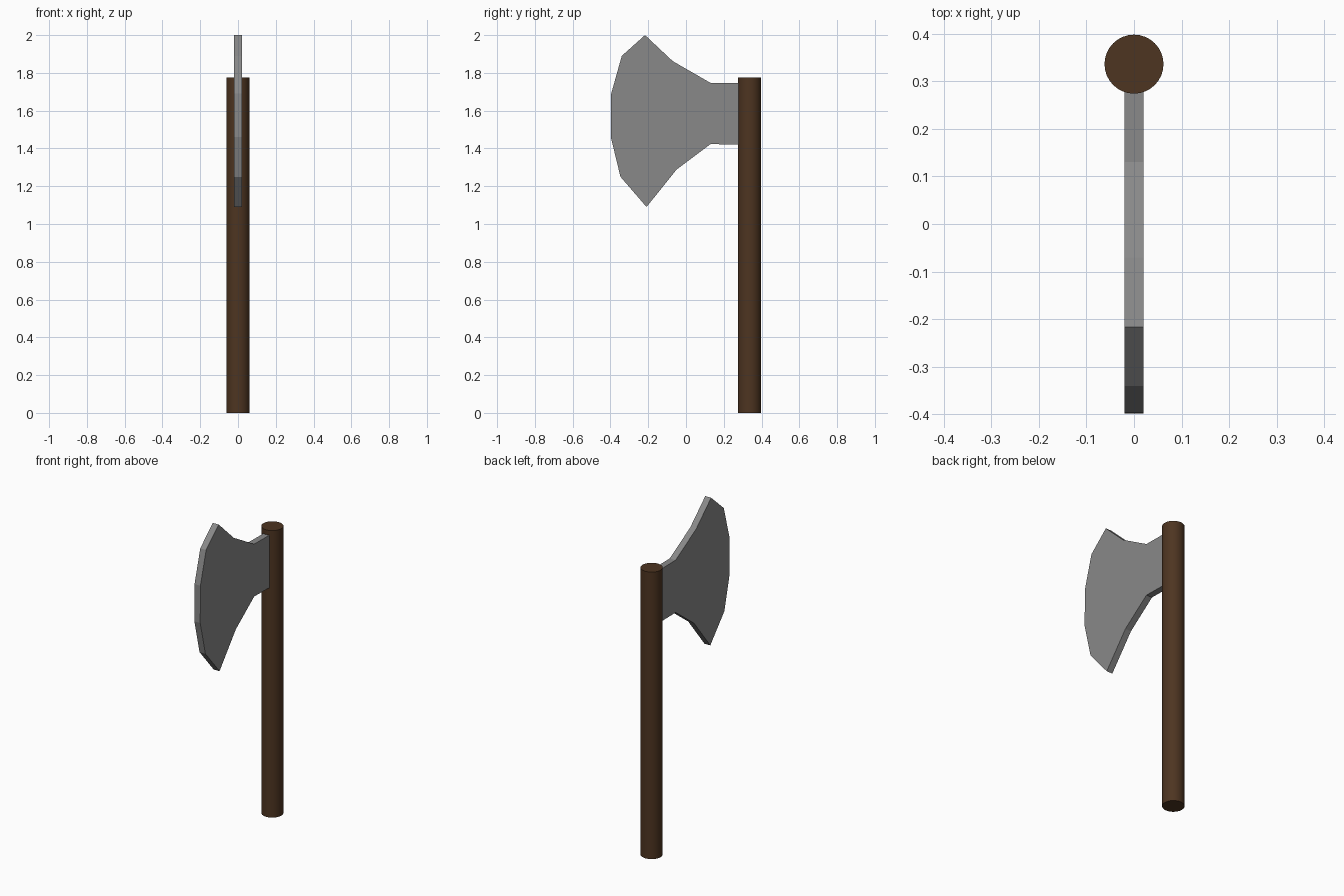
import bpy, bmesh

if "Cube" in bpy.data.objects:
    bpy.data.objects.remove(bpy.data.objects["Cube"])


def material(name, color):
    m = bpy.data.materials.new(name)
    m.diffuse_color = color
    m.use_nodes = True
    m.node_tree.nodes["Principled BSDF"].inputs["Base Color"].default_value = m.diffuse_color
    return m


# Handle: round wooden shaft
H = 1.775
bpy.ops.mesh.primitive_cylinder_add(vertices=32, radius=0.062, depth=H,
                                    location=(0, 0.336, H / 2))
handle = bpy.context.object
handle.name = "handle"
handle.data.materials.append(material("dark_wood", (0.075, 0.035, 0.015, 1)))
bpy.ops.object.shade_smooth_by_angle()

# Blade: flat axe profile (y, z) with its root set into the handle
profile = [(0.30, 1.745), (0.13, 1.747), (-0.07, 1.862), (-0.217, 2.0),
           (-0.34, 1.89), (-0.396, 1.69), (-0.398, 1.46), (-0.347, 1.25),
           (-0.209, 1.09), (-0.05, 1.288), (0.13, 1.423), (0.30, 1.42)]
T = 0.04
bm = bmesh.new()
face = bm.faces.new([bm.verts.new((-T / 2, y, z)) for y, z in profile])
ext = bmesh.ops.extrude_face_region(bm, geom=[face], use_keep_orig=True)
bmesh.ops.translate(bm, vec=(T, 0, 0),
                    verts=[g for g in ext["geom"] if isinstance(g, bmesh.types.BMVert)])
bmesh.ops.recalc_face_normals(bm, faces=bm.faces)
mesh = bpy.data.meshes.new("axe_blade")
bm.to_mesh(mesh)
bm.free()
blade = bpy.data.objects.new("axe_blade", mesh)
bpy.context.collection.objects.link(blade)
blade.data.materials.append(material("steel", (0.25, 0.25, 0.25, 1)))
